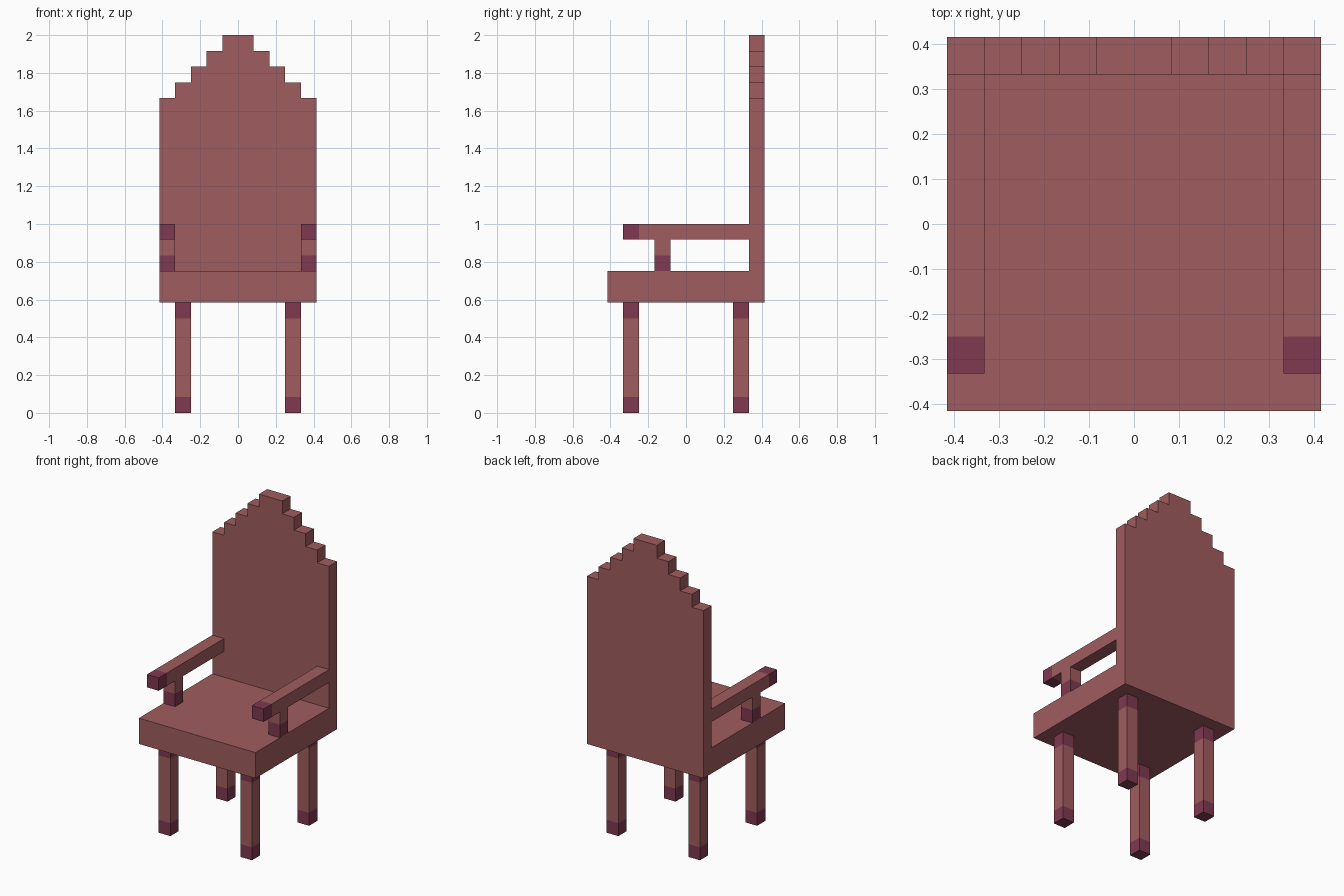
import bpy
import bmesh
from mathutils import Vector

cube = bpy.data.objects.get("Cube")
if cube:
    bpy.data.objects.remove(cube, do_unlink=True)

U = 1 / 12  # every part sits on a grid of this step


def material(name, rgb):
    m = bpy.data.materials.new(name)
    m.use_nodes = True
    m.diffuse_color = (*rgb, 1)
    bsdf = next(n for n in m.node_tree.nodes if n.type == 'BSDF_PRINCIPLED')
    bsdf.inputs["Base Color"].default_value = (*rgb, 1)
    return m


WOOD = material("red wood", (0.352, 0.107, 0.114))
TRIM = material("dark plum trim", (0.209, 0.041, 0.080))


def finish(name, bm, mats):
    bmesh.ops.recalc_face_normals(bm, faces=bm.faces)
    bmesh.ops.scale(bm, vec=(U, U, U), verts=bm.verts)
    mesh = bpy.data.meshes.new(name)
    bm.to_mesh(mesh)
    bm.free()
    for m in mats:
        mesh.materials.append(m)
    obj = bpy.data.objects.new(name, mesh)
    bpy.context.collection.objects.link(obj)
    return obj


def bar(name, low, high, axis=2, bands=()):
    """Box between two grid corners; bands (start, end) along axis get the trim colour."""
    bm = bmesh.new()
    bmesh.ops.create_cube(bm, size=1)
    low, high = Vector(low), Vector(high)
    for v in bm.verts:
        v.co = [low[i] if v.co[i] < 0 else high[i] for i in range(3)]
    normal = Vector([float(i == axis) for i in range(3)])
    # cut the bar at the edges of each band
    for cut in {c for band in bands for c in band if low[axis] < c < high[axis]}:
        bmesh.ops.bisect_plane(bm, geom=bm.verts[:] + bm.edges[:] + bm.faces[:],
                               plane_co=normal * cut, plane_no=normal)
    for f in bm.faces:
        c = f.calc_center_median()[axis]
        f.material_index = int(any(a <= c <= b for a, b in bands))
    return finish(name, bm, [WOOD, TRIM] if bands else [WOOD])


# Seat slab
bar("seat", (-5, -5, 7), (5, 4, 9))

# Backrest: stepped outline extruded through its thickness
half = [(5, 7)]
for i in range(5):
    half += [(5 - i, 20 + i), (4 - i, 20 + i)]
half.pop()
outline = half + [(-x, z) for x, z in reversed(half)]
bm = bmesh.new()
face = bm.faces.new([bm.verts.new((x, 4, z)) for x, z in outline])
ext = bmesh.ops.extrude_face_region(bm, geom=[face], use_keep_orig=True)
bmesh.ops.translate(bm, vec=(0, 1, 0),
                    verts=[g for g in ext["geom"] if isinstance(g, bmesh.types.BMVert)])
finish("backrest", bm, [WOOD])

for side, x_leg, x_arm in (("left", 3, 4), ("right", -4, -5)):
    # Legs with dark feet and dark tops
    for end, y in (("front", -4), ("back", 3)):
        bar(f"{end}_{side}_leg", (x_leg, y, 0), (x_leg + 1, y + 1, 7),
            bands=[(0, 1), (6, 7)])
    # Armrest with a dark tip, and its post with a dark base
    bar(f"{side}_armrest", (x_arm, -4, 11), (x_arm + 1, 4, 12), axis=1, bands=[(-4, -3)])
    bar(f"{side}_armrest_post", (x_arm, -2, 9), (x_arm + 1, -1, 11), bands=[(9, 10)])
